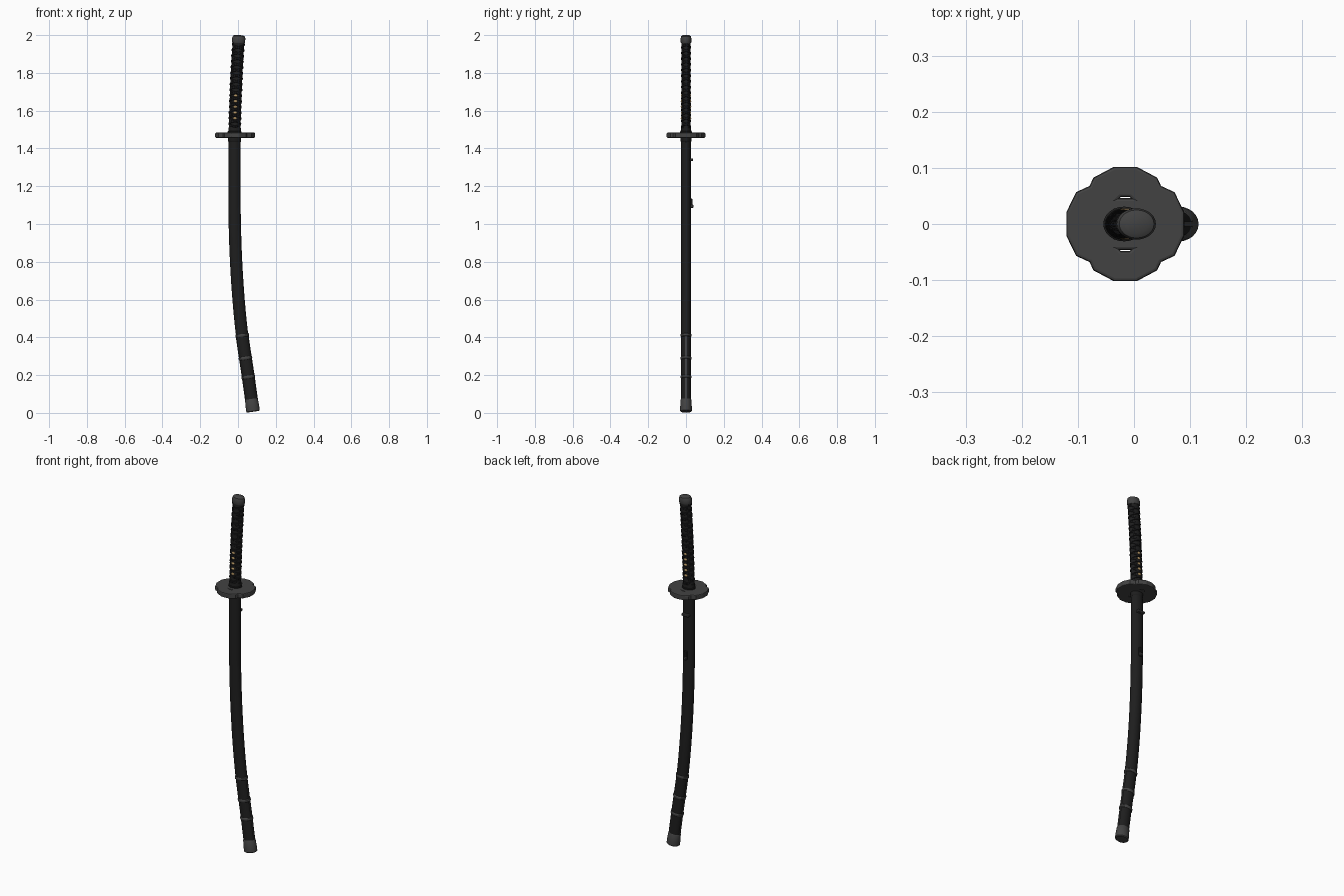
import bpy, bmesh, math
from mathutils import Vector

if "Cube" in bpy.data.objects:
    bpy.data.objects.remove(bpy.data.objects["Cube"])


def material(name, rgb):
    m = bpy.data.materials.new(name)
    m.diffuse_color = (*rgb, 1)
    m.use_nodes = True
    m.node_tree.nodes["Principled BSDF"].inputs["Base Color"].default_value = m.diffuse_color
    return m


BLACK = material("black lacquer", (0.013, 0.013, 0.013))
WRAP = material("black cord", (0.010, 0.010, 0.011))
METAL = material("dark iron", (0.055, 0.055, 0.055))
GOLD = material("gold", (0.50, 0.33, 0.14))

# centre line of the whole sword: (z, x)
AXIS = [(-0.2, 0.11), (0, 0.081), (0.2, 0.053), (0.41, 0.022), (0.6, 0.003), (0.8, -0.010),
        (1.0, -0.017), (1.2, -0.019), (1.46, -0.018), (1.6, -0.015), (1.8, -0.007),
        (2.0, 0.005), (2.2, 0.018)]


def axis_x(z):
    i = max(1, min(len(AXIS) - 3, sum(p[0] <= z for p in AXIS) - 1))
    (z0, x0), (z1, x1), (z2, x2), (z3, x3) = AXIS[i - 1:i + 3]
    h = z2 - z1
    t = (z - z1) / h
    m1, m2 = (x2 - x0) / (z2 - z0) * h, (x3 - x1) / (z3 - z1) * h
    return ((2*t**3 - 3*t**2 + 1) * x1 + (t**3 - 2*t**2 + t) * m1
            + (3*t**2 - 2*t**3) * x2 + (t**3 - t**2) * m2)


def point(z, ang, a, b):
    """Point on the oval section square to the centre line."""
    slope = (axis_x(z + 0.005) - axis_x(z - 0.005)) / 0.01
    n = Vector((1, 0, -slope)).normalized()
    return Vector((axis_x(z), 0, z)) + n * (a * math.cos(ang)) + Vector((0, b * math.sin(ang), 0))


def finish(name, bm, mat, angle=40):
    bmesh.ops.recalc_face_normals(bm, faces=bm.faces)
    me = bpy.data.meshes.new(name)
    bm.to_mesh(me)
    bm.free()
    me.materials.append(mat)
    ob = bpy.data.objects.new(name, me)
    bpy.context.collection.objects.link(ob)
    bpy.ops.object.select_all(action='DESELECT')
    bpy.context.view_layer.objects.active = ob
    ob.select_set(True)
    bpy.ops.object.shade_smooth_by_angle(angle=math.radians(angle))
    return ob


def bridge(bm, rings):
    n = len(rings[0])
    for r, s in zip(rings, rings[1:]):
        for i in range(n):
            bm.faces.new((r[i], r[(i + 1) % n], s[(i + 1) % n], s[i]))
    bm.faces.new(rings[0])
    bm.faces.new(rings[-1])


def oval_tube(name, sections, mat, sides=24):
    """Loft of ovals given as (z, half width x, half width y)."""
    bm = bmesh.new()
    bridge(bm, [[bm.verts.new(point(z, 2 * math.pi * i / sides, a, b)) for i in range(sides)]
                for z, a, b in sections])
    return finish(name, bm, mat)


def box(name, x, y, z, size, mat, bevel=0.003):
    bm = bmesh.new()
    bmesh.ops.create_cube(bm, size=1)
    for v in bm.verts:
        v.co = Vector((x, y, z)) + Vector([c * s for c, s in zip(v.co, size)])
    bmesh.ops.bevel(bm, geom=bm.edges[:], offset=bevel, segments=1, affect='EDGES')
    return finish(name, bm, mat, 20)


# scabbard
oval_tube("scabbard", [(0.03 + 1.42 * i / 36, 0.0325, 0.026) for i in range(37)], BLACK)
oval_tube("scabbard_end_cap", [(0.006, 0.032, 0.027), (0.010, 0.036, 0.031),
                               (0.03, 0.036, 0.031), (0.07, 0.034, 0.028), (0.074, 0.032, 0.026)], METAL)
for i, z in enumerate((0.19, 0.29, 0.41)):
    oval_tube(f"scabbard_band_{i + 1}", [(z - 0.008, 0.033, 0.0265), (z - 0.005, 0.036, 0.029),
                                         (z + 0.005, 0.036, 0.029), (z + 0.008, 0.033, 0.0265)], METAL)

# thin rails along both edges of the lower scabbard
for name, mid in (("outer_rail", 0.0), ("inner_rail", math.pi)):
    bm = bmesh.new()
    rings = []
    for i in range(11):
        z = 0.07 + 0.34 * i / 10
        rings.append([bm.verts.new(point(z, mid + d, 0.0325 + o, 0.026 + o))
                      for d, o in ((-0.2, -0.001), (-0.15, 0.002), (0.15, 0.002), (0.2, -0.001))])
    bridge(bm, rings)
    finish(name, bm, METAL)

# cord fittings on the back of the scabbard
box("cord_loop", axis_x(1.34), 0.029, 1.34, (0.044, 0.018, 0.014), METAL)
box("cord_hook_base", axis_x(1.11), 0.028, 1.11, (0.018, 0.012, 0.05), BLACK)
box("cord_hook_tip", axis_x(1.095), 0.033, 1.095, (0.018, 0.012, 0.018), METAL)

# guard: four-lobed plate with two slots
quarter = [(0.100, 0.020), (0.084, 0.053), (0.060, 0.064), (0.053, 0.079), (0.019, 0.097)]
upper = quarter + [(-x, y) for x, y in reversed(quarter)]
outline = upper + [(-x, -y) for x, y in upper]
slot = [(-0.022, 0.041), (0.022, 0.041), (0.010, 0.053), (-0.010, 0.053)]
cu = bpy.data.curves.new("guard_profile", 'CURVE')
cu.dimensions = '2D'
cu.fill_mode = 'BOTH'
cu.extrude = 0.009
cu.bevel_depth = 0.005
cu.bevel_resolution = 1
for pts in (outline, slot, [(x, -y) for x, y in slot]):
    sp = cu.splines.new('POLY')
    sp.points.add(len(pts) - 1)
    for p, (x, y) in zip(sp.points, pts):
        p.co = (x, y, 0, 1)
    sp.use_cyclic_u = True
profile = bpy.data.objects.new("guard_profile", cu)
bpy.context.collection.objects.link(profile)
bpy.context.view_layer.update()
me = bpy.data.meshes.new_from_object(profile.evaluated_get(bpy.context.evaluated_depsgraph_get()))
bpy.data.objects.remove(profile)
bm = bmesh.new()
bm.from_mesh(me)
bmesh.ops.remove_doubles(bm, verts=bm.verts, dist=0.0001)
bmesh.ops.translate(bm, verts=bm.verts, vec=(-0.0155, 0, 1.47))
finish("guard", bm, METAL, 20)

# collars either side of the guard
oval_tube("scabbard_mouth", [(1.435, 0.0325, 0.026), (1.438, 0.035, 0.028), (1.458, 0.035, 0.028)], BLACK)
oval_tube("handle_collar", [(1.48, 0.037, 0.031), (1.49, 0.037, 0.031), (1.492, 0.034, 0.028),
                            (1.51, 0.033, 0.027)], BLACK)

# handle core and end cap
oval_tube("handle_core", [(1.48 + 0.48 * i / 14, 0.031, 0.023) for i in range(15)], BLACK)
oval_tube("handle_end_cap", [(1.958, 0.033, 0.026), (1.962, 0.035, 0.028), (1.985, 0.035, 0.028),
                             (1.995, 0.031, 0.025), (2.0, 0.021, 0.016)], METAL)

# crossed cord wrapping: two ribbons in each direction
Z0, Z1, PITCH = 1.515, 1.955, 0.06
steps = int((Z1 - Z0) / PITCH * 24)
for hand in (1, -1):
    for start in (0, 1):
        bm = bmesh.new()
        rings = []
        for i in range(steps + 1):
            z = Z0 + (Z1 - Z0) * i / steps
            ang = -math.pi / 2 + start * math.pi + hand * 2 * math.pi * (z - Z0) / PITCH
            out = 0.0025 + 0.0006 * hand
            rings.append([bm.verts.new(point(z + dz, ang, 0.031 + o, 0.023 + o))
                          for dz, o in ((-0.006, -0.001), (-0.0035, out), (0.0035, out), (0.006, -0.001))])
        bridge(bm, rings)
        finish(f"cord_{'right' if hand > 0 else 'left'}_{start + 1}", bm, WRAP)

# gold ornaments showing through the wrapping on both faces
for side, name in ((-1, "front"), (1, "back")):
    bm = bmesh.new()
    for k in range(1, 6):
        z = Z0 + PITCH / 4 + PITCH / 2 * k
        made = bmesh.ops.create_icosphere(bm, subdivisions=2, radius=1)["verts"]
        for v in made:
            v.co = Vector((axis_x(z) + v.co.x * 0.010, side * 0.023 + v.co.y * 0.005, z + v.co.z * 0.007))
    finish(f"{name}_ornament", bm, GOLD)
